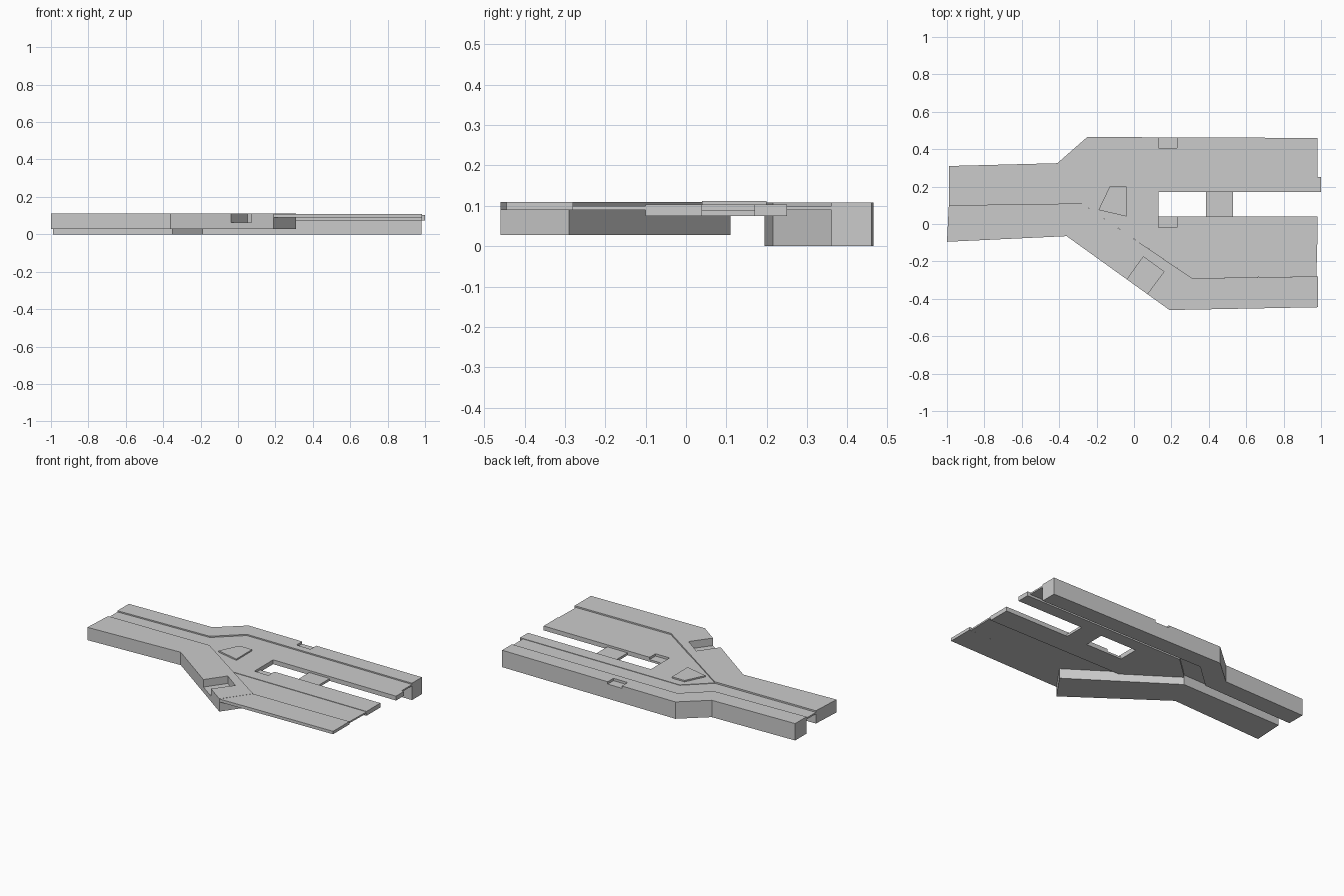
import bpy, bmesh


def slab(name, outline, z0, z1):
    """Extrude a plan outline from z0 up to z1."""
    bm = bmesh.new()
    face = bm.faces.new([bm.verts.new((x, y, z0)) for x, y in outline])
    top = bmesh.ops.extrude_face_region(bm, geom=[face])
    for v in top["geom"]:
        if isinstance(v, bmesh.types.BMVert):
            v.co.z = z1
    bmesh.ops.recalc_face_normals(bm, faces=bm.faces)
    mesh = bpy.data.meshes.new(name)
    bm.to_mesh(mesh)
    bm.free()
    ob = bpy.data.objects.new(name, mesh)
    bpy.context.collection.objects.link(ob)
    return ob


def pocket(target, outline, floor):
    """Cut a recess into the top of a slab."""
    cutter = slab("pocket_cutter", outline, floor, 0.2)
    cutter.hide_render = True
    mod = target.modifiers.new("pocket", "BOOLEAN")
    mod.operation = "DIFFERENCE"
    mod.solver = "EXACT"
    mod.object = cutter
    bpy.context.view_layer.objects.active = target
    bpy.ops.object.modifier_apply(modifier=mod.name)
    bpy.data.objects.remove(cutter)


# Deep edge beams either side of the deck
back_beam = slab("back_beam", [
    (-0.99, 0.195), (-0.35, 0.215), (-0.19, 0.36), (0.98, 0.36),
    (0.98, 0.46), (-0.25, 0.465), (-0.41, 0.325), (-0.99, 0.31)], 0, 0.108)
front_beam = slab("front_beam", [
    (-1.0, -0.095), (-0.36, -0.065), (0.19, -0.46), (0.31, -0.29),
    (-0.28, 0.11), (-0.99, 0.10)], 0.028, 0.11)

# Front kerb continuing past the end of the beam
slab("front_kerb", [
    (0.19, -0.46), (0.985, -0.445), (0.985, -0.28), (0.31, -0.29)], 0.09, 0.109)

# Thin lanes
slab("back_lane", [
    (-0.99, 0.10), (-0.28, 0.11), (-0.25, 0.14), (-0.13, 0.25),
    (0.98, 0.25), (0.98, 0.36), (-0.19, 0.36), (-0.35, 0.215),
    (-0.99, 0.195)], 0.09, 0.1)
slab("front_lane", [
    (0.03, -0.10), (0.31, -0.29), (0.975, -0.28), (0.98, -0.10)], 0.09, 0.1)

# Thicker forked deck around the central opening
fork_deck = slab("fork_deck", [
    (0.03, -0.10), (0.98, -0.10), (0.98, 0.04), (0.13, 0.04), (0.13, 0.17),
    (1.0, 0.17), (1.0, 0.25), (-0.13, 0.25), (-0.25, 0.14), (-0.28, 0.11)],
    0.075, 0.103)
slab("cross_bar", [
    (0.385, 0.04), (0.53, 0.04), (0.53, 0.17), (0.385, 0.17)], 0.075, 0.09)

# Raised wedge where the lanes divide
slab("divider_wedge", [
    (-0.19, 0.075), (-0.04, 0.04), (-0.04, 0.20), (-0.13, 0.20)], 0.1, 0.112)

# Recesses in the beams and deck
pocket(front_beam, [(-0.057, -0.324), (0.053, -0.399), (0.16, -0.255),
                    (0.05, -0.175)], 0.062)
pocket(back_beam, [(0.13, 0.405), (0.23, 0.405), (0.23, 0.5), (0.13, 0.5)], 0.093)
pocket(fork_deck, [(0.13, -0.02), (0.23, -0.02), (0.23, 0.06), (0.13, 0.06)], 0.088)
